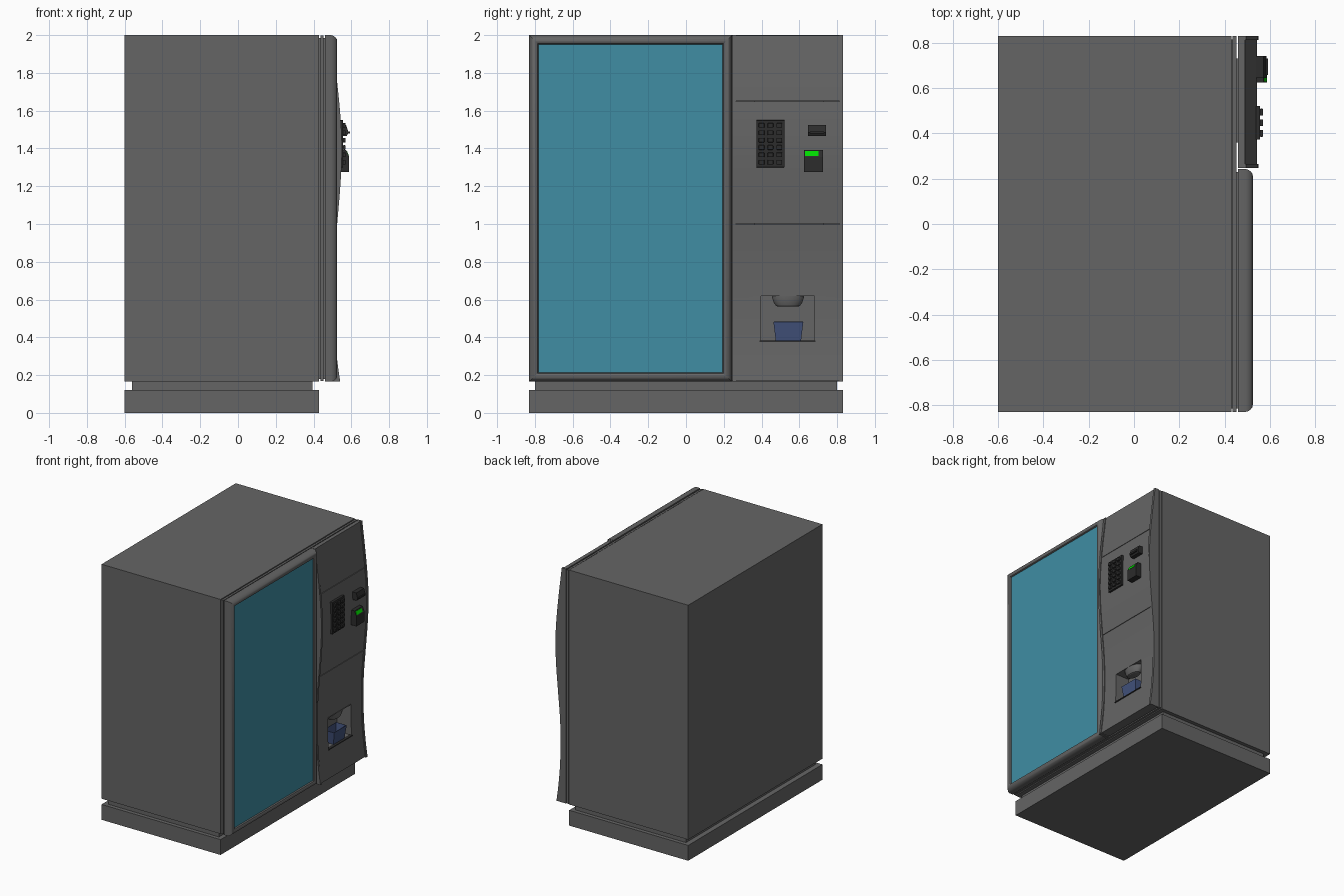
import bpy, bmesh, math

if "Cube" in bpy.data.objects:
    bpy.data.objects.remove(bpy.data.objects["Cube"])


def material(name, rgb):
    m = bpy.data.materials.new(name)
    m.diffuse_color = (*rgb, 1)
    m.use_nodes = True
    m.node_tree.nodes["Principled BSDF"].inputs["Base Color"].default_value = m.diffuse_color
    return m


GREY = material("grey_metal", (.13, .13, .13))
DARK = material("dark_plastic", (.025, .025, .025))
GLASS = material("tinted_glass", (.05, .27, .37))
BLUE = material("blue_plastic", (.055, .085, .2))
GREEN = material("green_screen", (0, .7, 0))


def finish(name, bm, mat):
    bmesh.ops.recalc_face_normals(bm, faces=bm.faces)
    me = bpy.data.meshes.new(name)
    bm.to_mesh(me)
    bm.free()
    ob = bpy.data.objects.new(name, me)
    bpy.context.collection.objects.link(ob)
    me.materials.append(mat)
    return ob


def activate(ob):
    bpy.ops.object.select_all(action='DESELECT')
    ob.select_set(True)
    bpy.context.view_layer.objects.active = ob


def smooth(ob):
    activate(ob)
    bpy.ops.object.shade_smooth_by_angle(angle=math.radians(30))


def box(name, x, y, z, mat=GREY, bevel=0):
    bm = bmesh.new()
    bmesh.ops.create_cube(bm, size=1)
    for v in bm.verts:
        v.co = [a + (b - a) * (c + .5) for (a, b), c in zip((x, y, z), v.co)]
    if bevel:
        bmesh.ops.bevel(bm, geom=bm.edges[:], offset=bevel, segments=2,
                        profile=.5, affect='EDGES')
    return finish(name, bm, mat)


def prism(name, pts, y0, y1, mat=GREY):
    """Extrude an (x, z) outline along y."""
    bm = bmesh.new()
    a = [bm.verts.new((x, y0, z)) for x, z in pts]
    b = [bm.verts.new((x, y1, z)) for x, z in pts]
    bm.faces.new(a)
    bm.faces.new(b[::-1])
    for i in range(len(a)):
        j = (i + 1) % len(a)
        bm.faces.new((a[i], a[j], b[j], b[i]))
    return finish(name, bm, mat)


# Wavy side profile of the control panel: (z, x)
KEYS = [(.165, .541), (.28, .525), (.45, .51), (.65, .505), (.82, .51), (1.0, .525),
        (1.22, .543), (1.4, .55), (1.56, .543), (1.75, .525), (2.0, .495)]


def front_x(z):
    n = len(KEYS)
    i = max(0, min(n - 2, sum(k[0] <= z for k in KEYS) - 1))

    def slope(j):
        p, q = KEYS[max(0, j - 1)], KEYS[min(n - 1, j + 1)]
        return (q[1] - p[1]) / (q[0] - p[0])
    (z0, x0), (z1, x1) = KEYS[i], KEYS[i + 1]
    h = z1 - z0
    t = (z - z0) / h
    return ((2*t**3 - 3*t*t + 1) * x0 + (t**3 - 2*t*t + t) * h * slope(i)
            + (3*t*t - 2*t**3) * x1 + (t**3 - t*t) * h * slope(i + 1))


def wavy(name, y0, y1, z0, z1, inset=0):
    n = max(6, round((z1 - z0) * 24))
    zs = [z0 + (z1 - z0) * i / n for i in range(n + 1)]
    pts = [(.46, z1), (.46, z0)] + [(front_x(z) - inset, z) for z in zs]
    return prism(name, pts, y0, y1)


# Cabinet, plinth and mounting plate
cabinet = box("cabinet", (-.6, .43), (-.83, .83), (.165, 2))
box("plinth_neck", (-.56, .395), (-.8, .8), (.12, .165))
box("plinth", (-.6, .43), (-.83, .83), (0, .12))
box("plate_seal", (.43, .436), (-.815, .815), (.18, 1.985))
plate = box("mounting_plate", (.436, .452), (-.83, .83), (.168, 1.997))
box("door_seal", (.452, .462), (-.815, .23), (.18, 1.985))
seal = box("panel_seal", (.452, .462), (.36, .73), (.18, 1.985))

# Glass door: rounded frame swept as rectangular rings, pane inside
bm = bmesh.new()
section = [(.05, .46), (0, .46), (0, .492), (.004, .505), (.012, .516), (.022, .523),
           (.034, .525), (.044, .521), (.05, .51)]
rings = []
for d, x in section:
    y0, y1, z0, z1 = -.83 + d, .243 - d, .165 + d, 2 - d
    rings.append([bm.verts.new((x, y, z))
                  for y, z in ((y0, z0), (y1, z0), (y1, z1), (y0, z1))])
for k, r in enumerate(rings):
    s = rings[(k + 1) % len(rings)]
    for i in range(4):
        j = (i + 1) % 4
        bm.faces.new((r[i], r[j], s[j], s[i]))
smooth(finish("door_frame", bm, GREY))
box("door_glass", (.462, .512), (-.782, .195), (.213, 1.952), GLASS)

# Control panel: two side trims and three inset sections with fine seams
for side, (y0, y1) in {"left": (.247, .265), "right": (.812, .83)}.items():
    smooth(wavy(f"panel_trim_{side}", y0, y1, .165, 2))
lower = wavy("panel_lower", .265, .812, .17, .998, .006)
for name, z0, z1 in (("panel_middle", 1.002, 1.648), ("panel_upper", 1.652, 1.998)):
    smooth(wavy(name, .265, .812, z0, z1, .006))

# Dispensing niche cut through the front layers
cutter = box("niche_cutter", (.38, .7), (.395, .68), (.38, .62))
for ob in (cabinet, bpy.data.objects["plate_seal"], plate, seal, lower):
    m = ob.modifiers.new("niche", 'BOOLEAN')
    m.operation, m.object, m.solver = 'DIFFERENCE', cutter, 'EXACT'
    activate(ob)
    bpy.ops.object.modifier_apply(modifier="niche")
bpy.data.objects.remove(cutter)
smooth(lower)


def tub(name, top, bottom, z, mat, thick):
    """Open tapered tub; top and bottom are (x0, x1, y0, y1)."""
    bm = bmesh.new()
    loops = []
    for (x0, x1, y0, y1), h in ((bottom, z[0]), (top, z[1])):
        loops.append([bm.verts.new((x, y, h))
                      for x, y in ((x0, y0), (x1, y0), (x1, y1), (x0, y1))])
    a, b = loops
    bm.faces.new(a[::-1])
    for i in range(4):
        j = (i + 1) % 4
        bm.faces.new((a[i], a[j], b[j], b[i]))
    ob = finish(name, bm, mat)
    m = ob.modifiers.new("wall", 'SOLIDIFY')
    m.thickness = thick
    return ob


# Niche lining, shelf lip, spout and cup holder
box("niche_back", (.38, .384), (.395, .68), (.38, .62))
for nm, y, z in (("left", (.393, .396), (.38, .62)), ("right", (.679, .682), (.38, .62)),
                 ("top", (.393, .682), (.619, .623)), ("bottom", (.393, .682), (.377, .381))):
    box(f"niche_wall_{nm}", (.382, .502), y, z)
box("niche_shelf_lip", (.49, .515), (.39, .685), (.375, .383), DARK)
tub("cup_holder", (.415, .507, .463, .621), (.42, .495, .475, .609), (.383, .482), BLUE, .005)
bm = bmesh.new()
spout = [(.05, .562), (.062, .566), (.074, .582), (.083, .605), (.085, .619)]
N = 24
loops = [[bm.verts.new((.455 + .55 * r * math.cos(2*math.pi*i/N),
                        .54 + r * math.sin(2*math.pi*i/N), z)) for i in range(N)]
         for r, z in spout]
for a, b in zip(loops, loops[1:]):
    for i in range(N):
        j = (i + 1) % N
        bm.faces.new((a[i], a[j], b[j], b[i]))
bm.faces.new(loops[0])
bm.faces.new(loops[-1])
smooth(finish("spout", bm, GREY))

# Keypad with a grid of buttons
box("keypad", (.53, .557), (.372, .522), (1.3, 1.55), DARK, .003)
for r in range(6):
    for c in range(3):
        y, z = .4 + c * .047, 1.327 + r * .039
        box(f"key_{r}_{c}", (.555, .57), (y - .015, y + .015), (z - .012, z + .012), DARK, .003)

# Coin slot: wedge body with a protruding lip
prism("coin_slot", [(.53, 1.465), (.575, 1.465), (.585, 1.485), (.572, 1.525), (.53, 1.525)],
      .645, .742, DARK)
box("coin_slot_lip", (.56, .592), (.657, .73), (1.478, 1.49), DARK)

# Card reader with a green screen
prism("card_reader", [(.53, 1.275), (.588, 1.275), (.588, 1.355), (.572, 1.392), (.53, 1.392)],
      .625, .725, DARK)
prism("reader_screen", [(.572, 1.361), (.5875, 1.361), (.577, 1.386), (.572, 1.386)],
      .63, .702, GREEN)
